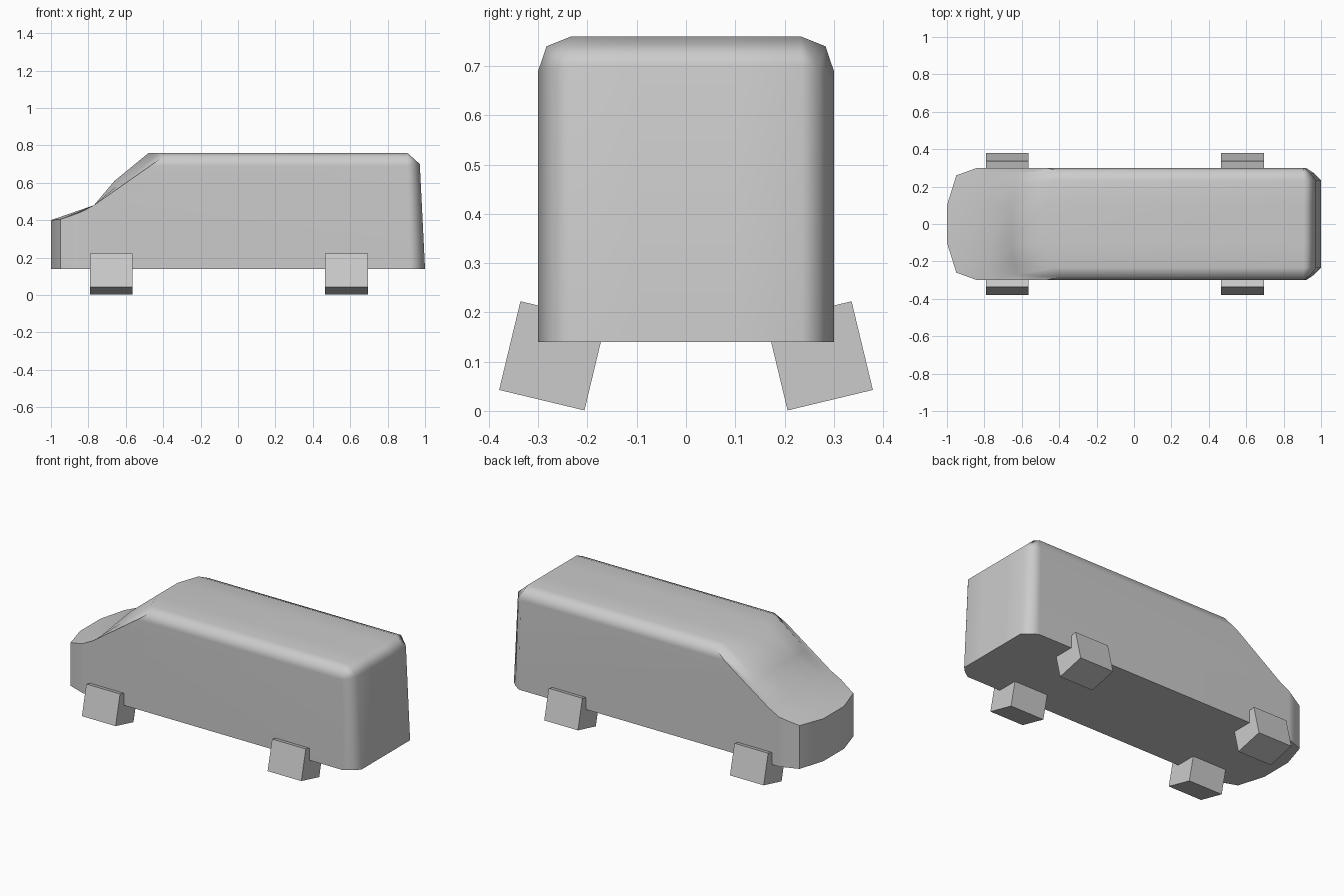
import bpy, bmesh, math

cube = bpy.data.objects.get("Cube")
if cube:
    bpy.data.objects.remove(cube, do_unlink=True)

grey = bpy.data.materials.new("plain grey")
grey.use_nodes = True
colour = (0.6, 0.6, 0.6, 1)
grey.diffuse_color = colour
grey.node_tree.nodes["Principled BSDF"].inputs["Base Color"].default_value = colour


def finish(name, bm):
    bmesh.ops.recalc_face_normals(bm, faces=bm.faces)
    mesh = bpy.data.meshes.new(name)
    bm.to_mesh(mesh)
    bm.free()
    obj = bpy.data.objects.new(name, mesh)
    bpy.context.collection.objects.link(obj)
    mesh.materials.append(grey)
    return obj


# Body ribs from the middle outwards, each running
# nose bottom, nose top, cowl, windscreen, roof front, roof rear, tail top, tail bottom
FLOOR = 0.14
ribs = [
    [(-1, .10, FLOOR), (-1, .10, .40), (-.77, .10, .48), (-.66, .10, .61),
     (-.477, .10, .76), (.905, .10, .76), (.972, .10, .70), (1, .10, FLOOR)],
    [(-.95, .26, FLOOR), (-.95, .26, .405), (-.77, .22, .48), (-.64, .22, .59),
     (-.43, .233, .76), (.905, .233, .76), (.972, .235, .70), (1, .235, FLOOR)],
    [(-.895, .28, FLOOR), (-.895, .28, .423), (-.77, .27, .48), (-.625, .27, .583),
     (-.40, .283, .74), (.905, .283, .74), (.945, .27, .695), (.965, .27, FLOOR)],
    [(-.84, .30, FLOOR), (-.84, .30, .443), (-.77, .30, .48), (-.62, .30, .585),
     (-.47, .30, .69), (.905, .30, .69), (.91, .30, .67), (.92, .30, FLOOR)],
]
bm = bmesh.new()
full = [[(x, -y, z) for x, y, z in rib] for rib in reversed(ribs)] + ribs
rows = [[bm.verts.new(p) for p in rib] for rib in full]
for a, b in zip(rows, rows[1:]):
    for i in range(len(a) - 1):
        bm.faces.new((a[i], a[i + 1], b[i + 1], b[i]))
# Flat sides and underside
bm.faces.new(rows[0])
bm.faces.new(rows[-1])
bm.faces.new([r[0] for r in rows] + [r[-1] for r in reversed(rows)])
body = finish("van_body", bm)

bpy.ops.object.select_all(action='DESELECT')
body.select_set(True)
bpy.context.view_layer.objects.active = body
bpy.ops.object.shade_smooth_by_angle(angle=math.radians(52))
normals = body.modifiers.new("flat_panels", 'WEIGHTED_NORMAL')
normals.keep_sharp = True

# Tilted block wheels
for end, x in (("front", -.677), ("rear", .58)):
    for side, s in (("right", -1), ("left", 1)):
        bm = bmesh.new()
        bmesh.ops.create_cube(bm, size=1)
        bmesh.ops.scale(bm, vec=(.228, .178, .185), verts=bm.verts)
        wheel = finish(f"{end}_{side}_wheel", bm)
        wheel.location = (x, s * .271, .112)
        wheel.rotation_euler.x = s * math.radians(13.5)
